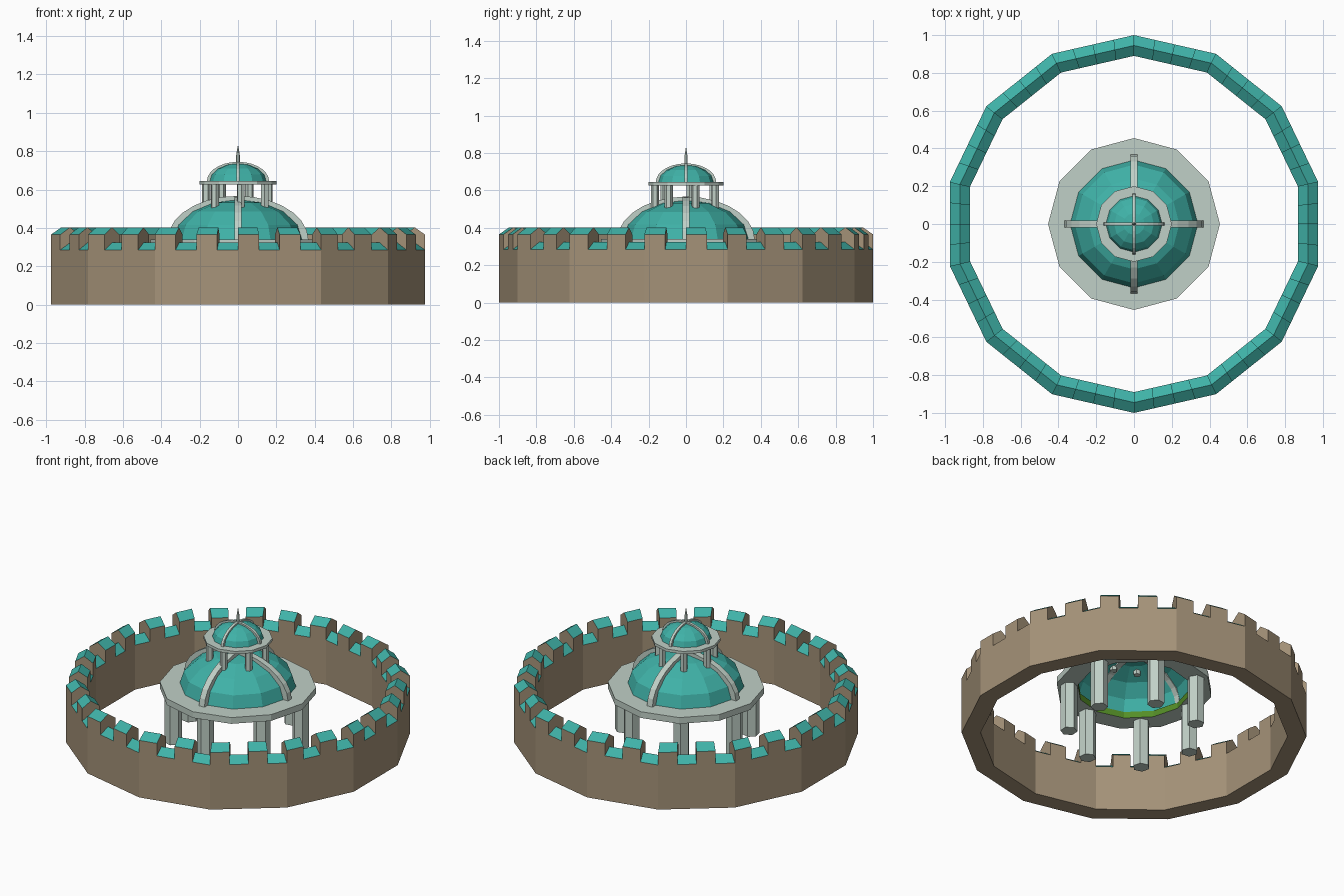
import bpy, bmesh, math
from math import sin, cos, pi, radians
from mathutils import Vector

if "Cube" in bpy.data.objects:
    bpy.data.objects.remove(bpy.data.objects["Cube"])


def material(name, rgb):
    m = bpy.data.materials.new(name)
    m.diffuse_color = (*rgb, 1)
    m.use_nodes = True
    m.node_tree.nodes["Principled BSDF"].inputs["Base Color"].default_value = m.diffuse_color
    return m


STONE = material("brown stone", (0.376, 0.29, 0.19))
TEAL = material("teal roof", (0.05, 0.445, 0.39))
GREY = material("pale grey", (0.53, 0.63, 0.57))
GREEN = material("green lining", (0.09, 0.27, 0.02))


class Part:
    """Collects faces, then becomes a flat shaded object."""

    def __init__(self, name, *mats):
        self.name, self.mats, self.bm = name, mats, bmesh.new()

    def face(self, pts, mat=0):
        f = self.bm.faces.new([self.bm.verts.new(p) for p in pts])
        f.material_index = mat

    def finish(self):
        bmesh.ops.remove_doubles(self.bm, verts=self.bm.verts, dist=1e-5)
        bmesh.ops.recalc_face_normals(self.bm, faces=self.bm.faces)
        me = bpy.data.meshes.new(self.name)
        self.bm.to_mesh(me)
        self.bm.free()
        for m in self.mats:
            me.materials.append(m)
        ob = bpy.data.objects.new(self.name, me)
        bpy.context.collection.objects.link(ob)
        return ob


def polar(r, a, z):
    return Vector((r * cos(a), r * sin(a), z))


def lathe(name, profile, sides, mats, rule=lambda i: 0, start=0.0, at=(0, 0, 0), closed=False):
    """Revolve (radius, height) points around z."""
    p = Part(name, *mats)
    n = len(profile)
    o = Vector(at)
    for k in range(sides):
        a, b = start + 2 * pi * k / sides, start + 2 * pi * (k + 1) / sides
        for i in range(n if closed else n - 1):
            (r1, z1), (r2, z2) = profile[i], profile[(i + 1) % n]
            pts = []
            if r1 > 1e-6:
                pts += [polar(r1, a, z1) + o, polar(r1, b, z1) + o]
            else:
                pts += [Vector((0, 0, z1)) + o]
            if r2 > 1e-6:
                pts += [polar(r2, b, z2) + o, polar(r2, a, z2) + o]
            else:
                pts += [Vector((0, 0, z2)) + o]
            p.face(pts, rule(i))
    return p.finish()


# Fourteen-sided wall, four segments per side, alternating merlon and gap
SIDES, SEGS = 14, 4
LOW, HIGH, RIDGE = 0.285, 0.365, 0.038
R_IN, R_MID, R_OUT = 0.89, 0.945, 1.0


def wall_point(r, seg, z):
    k, j = divmod(seg, SEGS)
    a = -pi / 2 + 2 * pi * k / SIDES
    return polar(r, a, z).lerp(polar(r, a + 2 * pi / SIDES, z), j / SEGS)


def top_profile(seg, z):
    return [wall_point(R_OUT, seg, z), wall_point(R_MID, seg, z + RIDGE), wall_point(R_IN, seg, z)]


wall = Part("battlement_wall", STONE, TEAL)
for s in range(SIDES * SEGS):
    h = HIGH if s % 2 == 0 else LOW
    A, B = top_profile(s, h), top_profile(s + 1, h)
    A0, B0 = top_profile(s, LOW), top_profile(s + 1, LOW)
    ground = [[wall_point(r, q, 0) for r in (R_OUT, R_IN)] for q in (s, s + 1)]
    for i, g in ((0, 0), (2, 1)):  # outer and inner walls
        wall.face([ground[0][g], ground[1][g], B0[i], A0[i]])
        if h > LOW:
            wall.face([A0[i], B0[i], B[i], A[i]])
    wall.face([ground[0][0], ground[0][1], ground[1][1], ground[1][0]])
    for i in (0, 1):  # sloping caps and merlon ends
        wall.face([A[i], B[i], B[i + 1], A[i + 1]], 1)
        if h > LOW:
            wall.face([A0[i], A[i], A[i + 1], A0[i + 1]])
            wall.face([B0[i], B[i], B[i + 1], B0[i + 1]])
wall.finish()


def pavilion(prefix, s, z0):
    """Columns, ring slab, ribbed dome: scaled by s and standing at z0."""
    # Seven hexagonal columns
    for k in range(7):
        a = radians(18) + 2 * pi * k / 7
        lathe(f"{prefix}_column_{k + 1}",
              [(0, 0), (0.05 * s, 0), (0.05 * s, 0.302 * s), (0, 0.302 * s)],
              6, [GREY], start=a, at=polar(0.38 * s, a, z0))
    # Ring slab with lined opening
    lathe(prefix + "_ring_slab",
          [(r * s, z * s) for r, z in ((0.455, 0.30), (0.455, 0.34), (0.33, 0.34), (0.33, 0.30))],
          12, [GREY, GREEN], rule=lambda i: int(i == 2), at=(0, 0, z0), closed=True)
    # Dome shell
    arc = [i * pi / 8 for i in range(5)]
    lathe(prefix + "_dome",
          [(0.34 * s * max(cos(t), 0), (0.335 + 0.213 * sin(t)) * s) for t in arc[:-1]]
          + [(0, 0.548 * s)],
          12, [TEAL], at=(0, 0, z0))
    # Two crossing arched ribs
    steps = 14
    for name, u in (("side", Vector((1, 0, 0))), ("front", Vector((0, 1, 0)))):
        w = Vector((-u.y, u.x, 0)) * 0.019 * s
        p = Part(f"{prefix}_{name}_rib", GREY)
        rows = []
        for i in range(steps + 1):
            t = pi * i / steps
            up = Vector((0, 0, 1))
            base = up * (z0 + 0.335 * s)
            outer = base + u * 0.368 * s * cos(t) + up * 0.232 * s * sin(t)
            inner = base + u * 0.328 * s * cos(t) + up * 0.203 * s * sin(t)
            rows.append([outer - w, outer + w, inner + w, inner - w])
        for r, q in zip(rows, rows[1:]):
            for i in range(4):
                j = (i + 1) % 4
                p.face([r[i], r[j], q[j], q[i]])
        p.face(rows[0])
        p.face(rows[-1])
        p.finish()


pavilion("lower", 1.0, 0.0)
pavilion("upper", 0.44, 0.495)

# Spire
lathe("spire", [(0, 0.725), (0.011, 0.725), (0.009, 0.785), (0, 0.835)], 6, [GREY])
